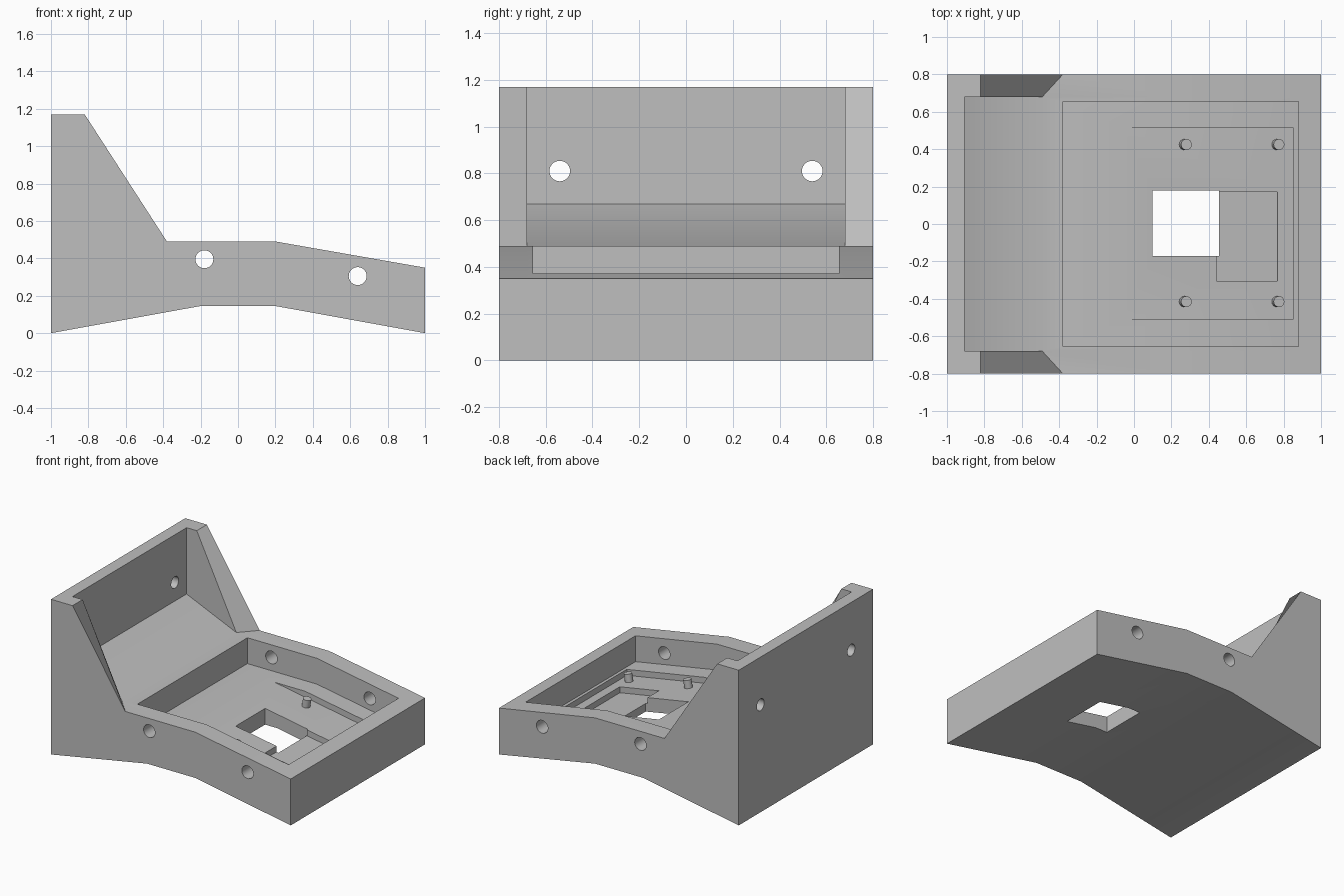
import bpy, bmesh, math
from mathutils import Vector

old = bpy.data.objects.get("Cube")
if old:
    bpy.data.objects.remove(old, do_unlink=True)

grey = bpy.data.materials.new("plain_grey")
grey.use_nodes = True
grey.diffuse_color = (0.52, 0.52, 0.52, 1)
grey.node_tree.nodes["Principled BSDF"].inputs["Base Color"].default_value = grey.diffuse_color


def loft(name, sections):
    """Closed solid through a list of (y, [(x, z), ...]) sections."""
    bm = bmesh.new()
    rings = [[bm.verts.new((x, y, z)) for x, z in pts] for y, pts in sections]
    for a, b in zip(rings, rings[1:]):
        for i in range(len(a)):
            j = (i + 1) % len(a)
            bm.faces.new((a[i], a[j], b[j], b[i]))
    bm.faces.new(rings[0])
    bm.faces.new(rings[-1])
    bmesh.ops.recalc_face_normals(bm, faces=bm.faces)
    mesh = bpy.data.meshes.new(name)
    bm.to_mesh(mesh)
    bm.free()
    mesh.materials.append(grey)
    obj = bpy.data.objects.new(name, mesh)
    bpy.context.collection.objects.link(obj)
    return obj


def prism(name, pts, y0, y1):
    return loft(name, [(y0, pts), (y1, pts)])


def rod(name, centre, axis, radius, length, sides=32):
    bpy.ops.mesh.primitive_cylinder_add(vertices=sides, radius=radius, depth=length, location=centre)
    obj = bpy.context.object
    obj.name = name
    obj.rotation_euler = Vector(axis).to_track_quat("Z", "Y").to_euler()
    obj.data.materials.append(grey)
    return obj


def cut(target, cutter):
    cutter.hide_render = True
    mod = target.modifiers.new("cut", "BOOLEAN")
    mod.operation = "DIFFERENCE"
    mod.solver = "EXACT"
    mod.object = cutter
    bpy.context.view_layer.objects.active = target
    bpy.ops.object.modifier_apply(modifier=mod.name)
    bpy.data.objects.remove(cutter, do_unlink=True)


def smooth(obj):
    bpy.ops.object.select_all(action="DESELECT")
    obj.select_set(True)
    bpy.context.view_layer.objects.active = obj
    bpy.ops.object.shade_smooth_by_angle(angle=math.radians(30))


def side_profile(foot):
    return [(-1, 0), (-0.2, 0.145), (0.2, 0.145), (1, 0), (1, 0.35), (0.2, 0.49),
            (foot, 0.49), (-0.82, 1.17), (-1, 1.17)]


# Arched body; the cheeks twist inward towards the ramp
outer, inner = side_profile(-0.38), side_profile(-0.49)
body = loft("body", [(-0.8, outer), (-0.68, inner), (0.68, inner), (0.8, outer)])

# Ramp bay in front of the tall wall
cut(body, prism("ramp_cutter", [(-0.905, 1.3), (-0.905, 0.67), (-0.49, 0.49), (-0.49, 1.3)], -0.68, 0.68))

# Main tray, shallow sloping recess, small deep recess
slope = 0.175
cut(body, prism("tray_cutter", [(-0.38, 1), (-0.38, 0.295), (0.2, 0.295), (0.88, 0.176), (0.88, 1)], -0.655, 0.655))


def recess_z(x):
    return 0.25 - slope * (x - 0.2)


cut(body, prism("recess_cutter", [(-0.2, recess_z(-0.2)), (0.85, recess_z(0.85)), (0.86, 0.6), (-0.2, 0.6)], -0.51, 0.515))
cut(body, prism("pocket_cutter", [(0.44, recess_z(0.44) - 0.045), (0.765, recess_z(0.765) - 0.045),
                                  (0.775, 0.6), (0.44, 0.6)], -0.305, 0.17))

# Window through the floor
cut(body, prism("window_cutter", [(0.1, -0.5), (0.455, -0.5), (0.455, 0.8), (0.1, 0.8)], -0.17, 0.18))

# Screw holes through the tray sides and the tall wall
for x, z in ((-0.18, 0.395), (0.64, 0.305)):
    cut(body, rod("side_hole_cutter", (x, 0, z), (0, 1, 0), 0.048, 3))
for y in (-0.54, 0.54):
    cut(body, rod("wall_hole_cutter", (-1, y, 0.81), (1, 0, 0), 0.044, 0.5))
smooth(body)

# Mounting pegs standing square to the sloping recess
normal = Vector((slope, 0, 1)).normalized()
for x in (0.27, 0.765):
    for y in (-0.415, 0.425):
        peg = rod("mounting_peg", Vector((x, y, recess_z(x))) + normal * 0.02, normal, 0.029, 0.08, 24)
        smooth(peg)
